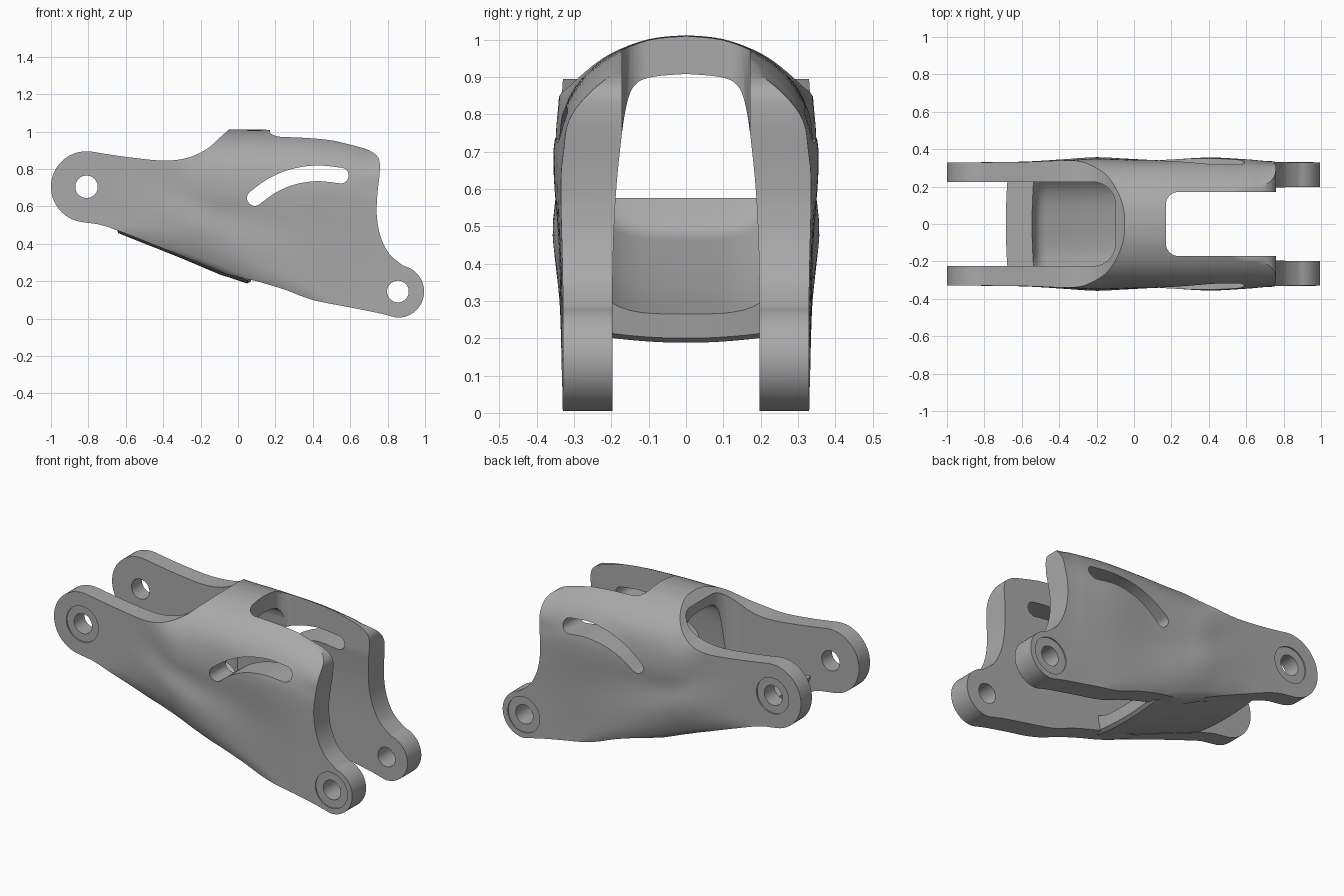
import bpy, bmesh, math
from mathutils import Vector

if "Cube" in bpy.data.objects:
    bpy.data.objects.remove(bpy.data.objects["Cube"], do_unlink=True)

metal = bpy.data.materials.new("grey metal")
metal.use_nodes = True
GREY = (0.4, 0.4, 0.4, 1)
metal.diffuse_color = GREY
metal.node_tree.nodes["Principled BSDF"].inputs["Base Color"].default_value = GREY


def smooth(pts, n=5):
    """Catmull-Rom curve through tuples of any length."""
    out = []
    for i in range(len(pts) - 1):
        a, b, c, d = (pts[max(0, min(len(pts) - 1, i + k))] for k in (-1, 0, 1, 2))
        for s in range(n):
            t = s / n
            out.append(tuple(0.5 * (2*q + (r - p)*t + (2*p - 5*q + 4*r - u)*t*t
                             + (3*q - p - 3*r + u)*t**3) for p, q, r, u in zip(a, b, c, d)))
    return out + [tuple(pts[-1])]


def arc(cx, cy, r, a0, a1, n=24):
    return [(cx + r * math.cos(math.radians(a0 + (a1 - a0) * i / n)),
             cy + r * math.sin(math.radians(a0 + (a1 - a0) * i / n))) for i in range(n + 1)]


def loft(name, rings):
    """Closed solid through a list of equal rings."""
    bm = bmesh.new()
    vs = [[bm.verts.new(p) for p in ring] for ring in rings]
    n = len(vs[0])
    for a, b in zip(vs, vs[1:]):
        for i in range(n):
            j = (i + 1) % n
            bm.faces.new((a[i], a[j], b[j], b[i]))
    bm.faces.new(vs[0])
    bm.faces.new(vs[-1])
    bmesh.ops.recalc_face_normals(bm, faces=bm.faces)
    me = bpy.data.meshes.new(name)
    bm.to_mesh(me)
    bm.free()
    me.materials.append(metal)
    ob = bpy.data.objects.new(name, me)
    bpy.context.collection.objects.link(ob)
    return ob


def prism(name, pts, axis, lo, hi):
    place = {"x": lambda p, h: (h, p[0], p[1]), "y": lambda p, h: (p[0], h, p[1]),
             "z": lambda p, h: (p[0], p[1], h)}[axis]
    return loft(name, [[place(p, h) for p in pts] for h in (lo, hi)])


def apply_booleans(ob, steps):
    for op, tool in steps:
        m = ob.modifiers.new(tool.name, "BOOLEAN")
        m.operation, m.object, m.solver = op, tool, "EXACT"
    bpy.context.view_layer.update()
    ev = ob.evaluated_get(bpy.context.evaluated_depsgraph_get())
    me = bpy.data.meshes.new_from_object(ev)
    ob.modifiers.clear()
    ob.data = me
    for _, tool in steps:
        bpy.data.objects.remove(tool, do_unlink=True)


def shade(ob, angle):
    bpy.ops.object.select_all(action="DESELECT")
    ob.select_set(True)
    bpy.context.view_layer.objects.active = ob
    bpy.ops.object.shade_smooth_by_angle(angle=math.radians(angle))


# Side silhouette: two lugs joined by flowing edges
LUGS = [(-0.81, 0.705, 0.19, 0.06), (0.855, 0.145, 0.14, 0.058)]
top_edge = smooth([(-0.79, 0.894), (-0.6, 0.865), (-0.4, 0.845), (-0.27, 0.86),
                   (-0.17, 0.905), (-0.1, 0.965), (-0.05, 1.01)])
end_edge = smooth([(0.5, 0.955), (0.62, 0.925), (0.7, 0.9), (0.75, 0.86), (0.758, 0.79),
                   (0.745, 0.66), (0.742, 0.55), (0.762, 0.44), (0.81, 0.345), (0.885, 0.282)])
low_edge = smooth([(0.84, 0.007), (0.75, 0.03), (0.6, 0.06), (0.4, 0.1), (0.25, 0.155),
                   (0.1, 0.2), (-0.1, 0.25), (-0.3, 0.335), (-0.64, 0.47), (-0.75, 0.505)])
outline = (top_edge + [(0.15, 1.02)] + end_edge + arc(*LUGS[1][:3], 70, -90)
           + low_edge + arc(*LUGS[0][:3], 262, 90))
frame = prism("side_frame", outline, "y", -0.5, 0.5)

# Arched hull: x, crown height, arch amount, upper, waist and lower half width, underside
stations = smooth([
    (-1.1, 1.1, 0, 0.33, 0.33, 0.33, 0.3), (-0.75, 1.08, 0, 0.33, 0.33, 0.33, 0.36),
    (-0.55, 1.06, 0.2, 0.333, 0.333, 0.335, 0.37), (-0.35, 1.03, 0.6, 0.342, 0.34, 0.348, 0.325),
    (-0.2, 1.015, 0.9, 0.35, 0.345, 0.357, 0.275), (-0.05, 1.012, 1, 0.345, 0.335, 0.35, 0.215),
    (0.15, 1.01, 1, 0.343, 0.332, 0.34, 0.14), (0.4, 1.0, 1, 0.355, 0.34, 0.335, 0.03),
    (0.6, 0.975, 1, 0.346, 0.335, 0.33, -0.1), (0.75, 0.95, 1, 0.335, 0.33, 0.33, -0.2),
    (1.1, 0.95, 1, 0.33, 0.33, 0.33, -0.3)], 6)
rings = []
for x, top, k, wu, wm, wl, zb in stations:
    zu, zl = top - 0.33 * k, zb + 0.2
    half = smooth([(0, top), (0.1, top - 0.011 * k), (0.2, top - 0.05 * k),
                   (0.27, top - 0.105 * k), (0.315, top - 0.17 * k), (wu - 0.007, top - 0.25 * k),
                   (wu, zu - 0.02), (wm, (zu + zl) / 2), (wl, zl), (0.325, zb + 0.07),
                   (0.26, zb + 0.01), (0, zb)], 4)
    rings.append([(x, y, z) for y, z in half] + [(x, -y, z) for y, z in half[-2:0:-1]])
hull = loft("hull", rings)


# Inner channels
def u_plan(x_open, x_end, w, r):
    s = 1 if x_end > x_open else -1
    corner = [(x_end - s * r + s * px, w - r + py) for px, py in arc(0, 0, r, 90, 0, 10)]
    return [(x_open, w)] + corner + [(x, -y) for x, y in corner[::-1]] + [(x_open, -w)]


arm_gap = prism("arm_gap", u_plan(-1.3, -0.1, 0.225, 0.12), "z", -0.3, 1.3)
fork_gap = prism("fork_gap", u_plan(1.3, 0.17, 0.172, 0.07), "z", -0.3, 1.3)
wall = smooth([(0.197, -0.3), (0.197, 0.3), (0.19, 0.55), (0.175, 0.72), (0.158, 0.83),
               (0.135, 0.88), (0.09, 0.9), (0, 0.908)])
tunnel = prism("tunnel", wall + [(-y, z) for y, z in wall[-2::-1]], "x", -0.25, 1.3)

# Curved adjustment slot
path = [Vector(p) for p in smooth([(0.09, 0.645), (0.18, 0.71), (0.29, 0.757),
                                   (0.42, 0.777), (0.55, 0.765)], 6)]
left, right = [], []
for i, p in enumerate(path):
    d = (path[min(i + 1, len(path) - 1)] - path[max(i - 1, 0)]).normalized() * 0.042
    left.append((p.x - d.y, p.y + d.x))
    right.append((p.x + d.y, p.y - d.x))


def cap(p, start):
    a = math.degrees(math.atan2(start[1] - p.y, start[0] - p.x))
    return arc(p.x, p.y, 0.042, a, a - 180, 12)[1:-1]


slot = prism("slot", left + cap(path[-1], left[-1]) + right[::-1] + cap(path[0], right[0]),
             "y", -0.6, 0.6)

# Pivot holes with shallow outer seats
steps = [("INTERSECT", hull)] + [("DIFFERENCE", c) for c in (arm_gap, tunnel, fork_gap, slot)]
for cx, cz, _, r in LUGS:
    steps.append(("DIFFERENCE", prism("pivot", arc(cx, cz, r, 0, 360, 40)[:-1], "y", -0.6, 0.6)))
    for s in (-1, 1):
        seat = prism("seat", arc(cx, cz, 0.107, 0, 360, 40)[:-1], "y", s * 0.323, s * 0.5)
        steps.append(("DIFFERENCE", seat))
apply_booleans(frame, steps)
shade(frame, 35)

# Lower web with raised lip, gently dished across its width
under = [(0.07, 0.2), (0.05, 0.188), (-0.1, 0.237), (-0.3, 0.322), (-0.64, 0.457)]
over = [(-0.685, 0.575), (-0.545, 0.575), (-0.525, 0.5)] + smooth(
    [(-0.5, 0.475), (-0.3, 0.39), (-0.1, 0.315), (0.08, 0.265)])
rings = []
for i in range(17):
    y = -0.24 + 0.03 * i
    e = (abs(y) / 0.2) ** 2
    ring = [(x, y, z + 0.013 * e) for x, z in under]
    ring += [(x + 0.006 * e, y, z + (0 if j < 2 else 0.03 * e ** 2)) for j, (x, z) in enumerate(over)]
    rings.append(ring)
web = loft("lower_web", rings)
shade(web, 35)
